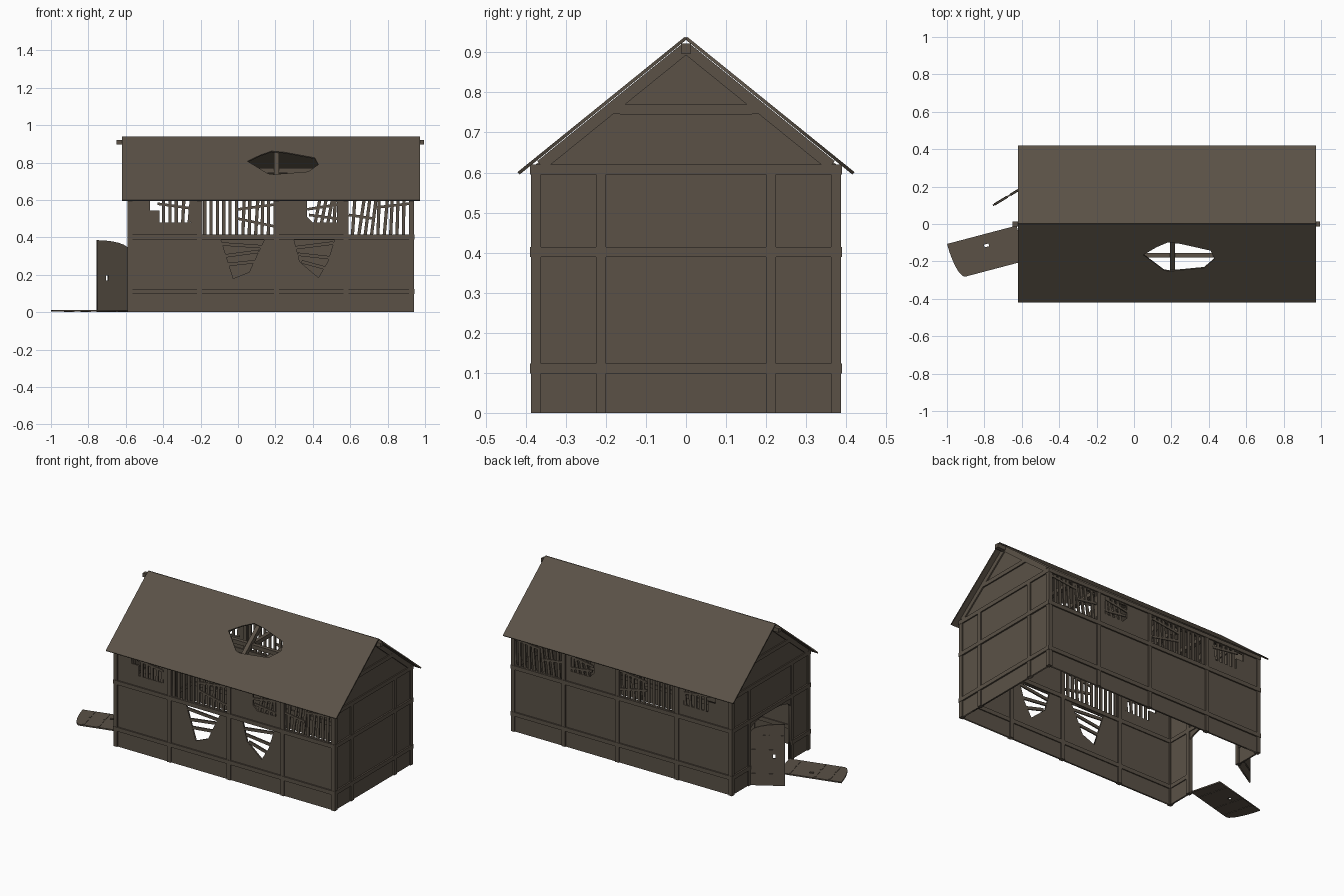
import bpy, math, random
from mathutils import Vector, Matrix

if "Cube" in bpy.data.objects:
    bpy.data.objects.remove(bpy.data.objects["Cube"])

random.seed(4)
wood = bpy.data.materials.new("aged_wood")
wood.diffuse_color = (0.103, 0.083, 0.062, 1)
wood.use_nodes = True
wood.node_tree.nodes["Principled BSDF"].inputs["Base Color"].default_value = wood.diffuse_color
X = Vector((1, 0, 0))
Z = Vector((0, 0, 1))


def add(name, me):
    me.materials.clear()
    me.materials.append(wood)
    ob = bpy.data.objects.new(name, me)
    bpy.context.collection.objects.link(ob)
    return ob


def beam(name, p, q, w=0.025, d=0.025, side=Z):
    """Box from p to q, d thick along 'side', w across it."""
    p, q = Vector(p), Vector(q)
    a = (q - p).normalized()
    b = (side - a * side.dot(a)).normalized()
    c = a.cross(b)
    vs = [r + b * (d / 2 * j) + c * (w / 2 * k)
          for r in (p, q) for j, k in ((-1, -1), (1, -1), (1, 1), (-1, 1))]
    me = bpy.data.meshes.new(name)
    me.from_pydata(vs, [], [(0, 1, 2, 3), (7, 6, 5, 4), (0, 4, 5, 1),
                            (1, 5, 6, 2), (2, 6, 7, 3), (3, 7, 4, 0)])
    return add(name, me)


def panel(name, outline, holes, o, u, v, t):
    """Flat board with cut-outs, drawn in the u-v plane at o."""
    cu = bpy.data.curves.new(name, 'CURVE')
    cu.dimensions = '2D'
    cu.fill_mode = 'BOTH'
    cu.extrude = t / 2
    for pts in [outline] + holes:
        sp = cu.splines.new('POLY')
        sp.points.add(len(pts) - 1)
        for pt, (a, b) in zip(sp.points, pts):
            pt.co = (a, b, 0, 1)
        sp.use_cyclic_u = True
    tmp = bpy.data.objects.new("tmp", cu)
    bpy.context.collection.objects.link(tmp)
    bpy.context.view_layer.update()
    dg = bpy.context.evaluated_depsgraph_get()
    me = bpy.data.meshes.new_from_object(tmp.evaluated_get(dg))
    bpy.data.objects.remove(tmp)
    u, v = Vector(u).normalized(), Vector(v).normalized()
    m = Matrix((u, v, u.cross(v))).transposed().to_4x4()
    m.translation = Vector(o)
    me.transform(m)
    return add(name, me)


POSTS = (-0.577, -0.206, 0.206, 0.577, 0.928)
x0, x1 = POSTS[0], POSTS[-1]

# Cross frames: posts, tie, collar and rafters at each bay line
for x in POSTS:
    for s in (-1, 1):
        beam("wall_post", (x, s * 0.375, 0), (x, s * 0.375, 0.62), side=X)
        beam("rafter", (x, s * 0.362, 0.618), (x, 0, 0.911), 0.028, 0.025, X)
    beam("tie_beam", (x, -0.385, 0.607), (x, 0.385, 0.607))
    beam("collar_beam", (x, -0.165, 0.757), (x, 0.165, 0.757))

# Long rails, purlins and ridge
for s in (-1, 1):
    for z in (0.111, 0.402, 0.607):
        beam("side_rail", (x0 - 0.013, s * 0.377, z), (x1 + 0.014, s * 0.377, z))
    beam("purlin", (x0 - 0.013, s * 0.167, 0.758), (x1 + 0.013, s * 0.167, 0.758))
beam("ridge_beam", (-0.65, 0, 0.909), (0.995, 0, 0.909))

# Side walls: upper broken openings on both sides, lower holes at the front
upper = [[(-0.19, 0.416), (0.19, 0.416), (0.19, 0.594), (-0.19, 0.594)],
         [(0.592, 0.416), (0.914, 0.416), (0.914, 0.594), (0.592, 0.594)],
         [(-0.47, 0.594), (-0.47, 0.545), (-0.42, 0.545), (-0.42, 0.48),
          (-0.25, 0.48), (-0.25, 0.594)],
         [(0.37, 0.594), (0.37, 0.51), (0.40, 0.48), (0.53, 0.48), (0.53, 0.594)]]
lower = [[(-0.09, 0.385), (0.14, 0.385), (0.085, 0.27), (0.06, 0.215), (-0.025, 0.18)],
         [(0.30, 0.385), (0.515, 0.385), (0.48, 0.27), (0.43, 0.185), (0.33, 0.27)]]
wall = [(x0, 0), (x1, 0), (x1, 0.6), (x0, 0.6)]
for s in (-1, 1):
    panel("side_wall", wall, upper + (lower if s < 0 else []),
          (0, s * 0.376, 0), X, Z, 0.01)

# Vertical slats and loose crossbars in the upper openings
# start x, end x, bottom z, where leaning starts, crossbars
bays = ((-0.19, 0.19, 0.413, 0.0, [(0.0, 0.55, 0.19, 0.575), (0.0, 0.50, 0.19, 0.46)]),
        (0.60, 0.914, 0.413, 0.60, [(0.74, 0.56, 0.914, 0.58), (0.592, 0.52, 0.73, 0.50)]),
        (-0.41, -0.25, 0.475, -0.32, [(-0.43, 0.58, -0.25, 0.555)]),
        (0.40, 0.53, 0.475, 0.40, [(0.37, 0.55, 0.53, 0.575), (0.38, 0.52, 0.53, 0.50)]))
for a, b, zb, lean, bars in bays:
    x = a + 0.012
    while x < b:
        dx = random.uniform(0.0, 0.03) if x > lean else 0.0
        top = min(x + dx, b)
        for s in (-1, 1):
            beam("slat", (x, s * 0.376, zb), (top, s * 0.376, 0.597), 0.017, 0.008, Vector((0, 1, 0)))
        x += 0.034
    for p, q, r, t in bars:
        for s in (-1, 1):
            beam("loose_bar", (p, s * 0.38, q), (r, s * 0.38, t), 0.014, 0.008, Vector((0, 1, 0)))

# Split boards left across the lower holes
for p, q, r, t in ((-0.09, 0.365, 0.13, 0.35), (-0.075, 0.30, 0.11, 0.325),
                   (-0.055, 0.255, 0.09, 0.27), (0.31, 0.345, 0.51, 0.37),
                   (0.32, 0.31, 0.50, 0.29), (0.34, 0.27, 0.47, 0.235)):
    beam("split_board", (p, -0.376, q), (r, -0.376, t), 0.018, 0.008, Vector((0, 1, 0)))


# End walls, the left one with an arched doorway
def arch(y):
    return 0.335 + 0.05 * math.sqrt(max(0, 1 - (y / 0.2) ** 2))


ys = [0.2 * math.cos(math.pi * i / 12) for i in range(13)]
doorway = [(0.2, 0)] + [(y, arch(y)) for y in ys] + [(-0.2, 0)]
gable = [(0.375, 0), (0.375, 0.62), (0, 0.915), (-0.375, 0.62), (-0.375, 0)]
panel("right_end_wall", gable, [], (x1, 0, 0), (0, 1, 0), Z, 0.01)
panel("door_end_wall", gable + doorway[::-1], [], (x0, 0, 0), (0, 1, 0), Z, 0.01)
for x, o in ((x0, -0.002), (x1, 0.002)):
    beam("end_rail", (x + o, -0.389, 0.402), (x + o, 0.389, 0.402))
    for s in (-1, 1):
        zt = 0.6
        beam("end_post", (x, s * 0.2125, 0), (x, s * 0.2125, zt), side=X)
        inner = 0.2 if x < 0 else 0
        beam("end_low_rail", (x + o, s * inner, 0.111), (x + o, s * 0.389, 0.111))

# Roof slopes; the front one has a hole
slope = Vector((0, 0.418, -0.338))
L = slope.length
hole = [(0.05, 0.163), (0.12, 0.122), (0.18, 0.096), (0.25, 0.104), (0.41, 0.14),
        (0.43, 0.185), (0.375, 0.232), (0.19, 0.25), (0.16, 0.245), (0.10, 0.20)]
for s in (-1, 1):
    holes = [[(x, y * L / 0.418) for x, y in hole]] if s < 0 else []
    panel("front_roof" if s < 0 else "back_roof",
          [(-0.62, 0), (0.973, 0), (0.973, L), (-0.62, L)], holes,
          (0, 0, 0.936), X, (0, s * 0.418, -0.338), 0.008)

# Door leaves: u runs from hinge to meeting edge, v runs up
leaf = [(0, 0), (0.194, 0)] + [(0.2 - y - 0.006 if y < 0.01 else 0.2 - y, arch(y))
                               for y in reversed(ys[:7])]
latch = [(0.125, 0.17), (0.14, 0.17), (0.14, 0.195), (0.125, 0.195)]


def door(name, o, u, v):
    o, u, v = Vector(o), Vector(u).normalized(), Vector(v).normalized()
    panel(name, leaf, [latch], o, u, v, 0.008)
    n = u.cross(v)
    for h in (0.07, 0.22, 0.31):
        for a, b in ((0.005, 0.085), (0.105, 0.185)):
            beam(name + "_batten", o + u * a + v * h, o + u * b + v * h, 0.01, 0.013, n)


door("open_door", (-0.588, 0.2, 0), (-0.165, -0.1, 0), Z)
door("fallen_door", (-0.578, -0.196, 0.0065), (-0.255, 0.967, 0), (-0.967, -0.255, 0))
